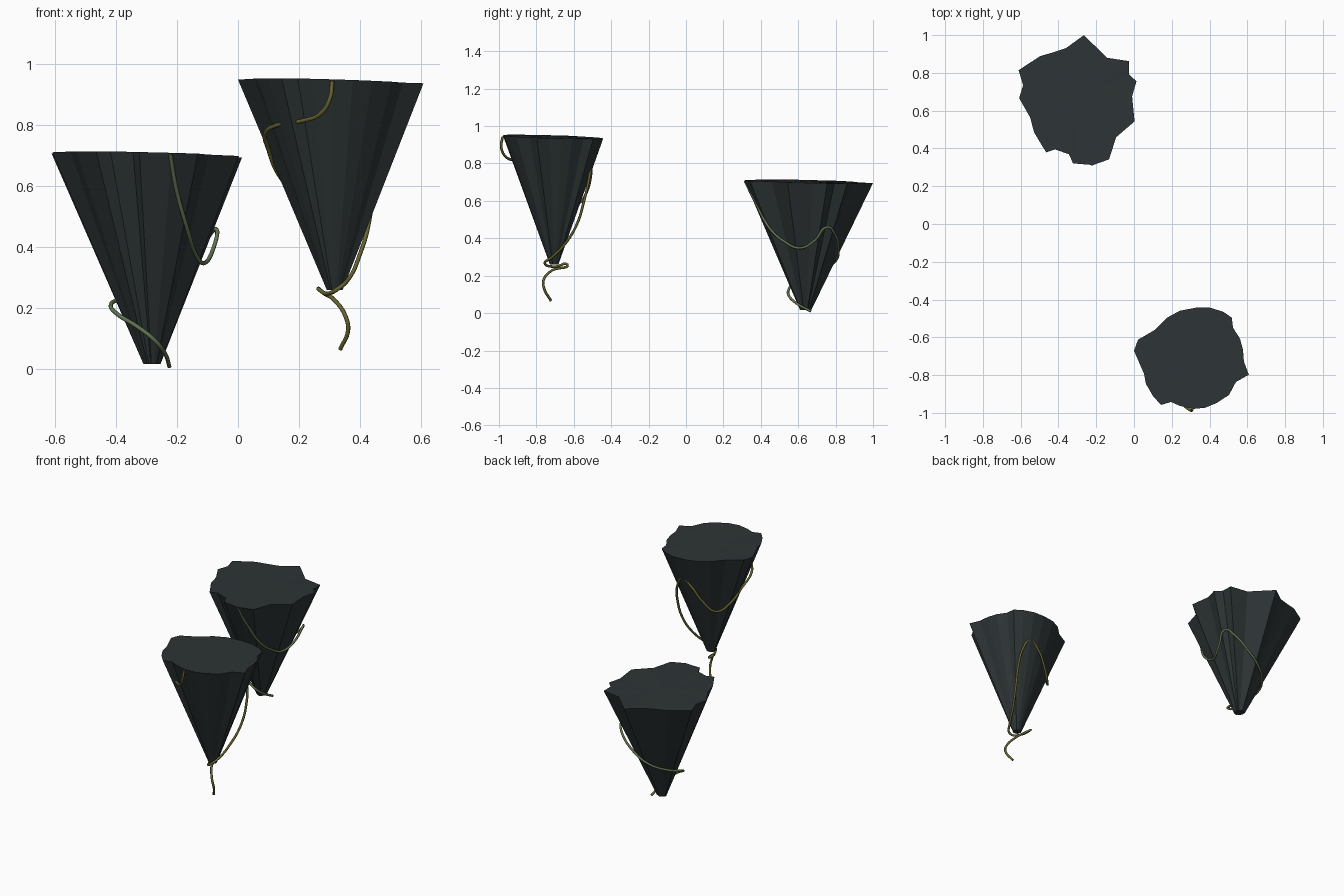
import bpy, bmesh, math


def material(name, rgb):
    m = bpy.data.materials.new(name)
    m.diffuse_color = (*rgb, 1)
    return m


stone = material("dark_stone", (0.026, 0.034, 0.036))
green = material("vine_green", (0.12, 0.17, 0.08))
olive = material("vine_olive", (0.13, 0.125, 0.03))


def rock(name, rim, top_z, tip, tip_scale):
    """Inverted jagged cone: rim outline shrunk to a small tip."""
    cx = (min(p[0] for p in rim) + max(p[0] for p in rim)) / 2
    cy = (min(p[1] for p in rim) + max(p[1] for p in rim)) / 2
    bm = bmesh.new()
    top, low = [], []
    for x, y in rim:
        a = math.atan2(y - cy, x - cx) - math.radians(225)
        top.append(bm.verts.new((x, y, top_z + 0.011 * math.cos(a))))
        low.append(bm.verts.new((tip[0] + (x - cx) * tip_scale,
                                 tip[1] + (y - cy) * tip_scale, tip[2])))
    mid_top = bm.verts.new((cx, cy, top_z))
    mid_low = bm.verts.new(tip)
    n = len(rim)
    for i in range(n):
        j = (i + 1) % n
        bm.faces.new((top[i], top[j], low[j], low[i]))
        bm.faces.new((mid_top, top[i], top[j]))
        bm.faces.new((mid_low, low[j], low[i]))
    bmesh.ops.recalc_face_normals(bm, faces=bm.faces)
    me = bpy.data.meshes.new(name)
    bm.to_mesh(me)
    bm.free()
    me.materials.append(stone)
    bpy.context.collection.objects.link(bpy.data.objects.new(name, me))


def vine(name, pts, mat):
    """Thin round tube following a smooth path."""
    cu = bpy.data.curves.new(name, 'CURVE')
    cu.dimensions = '3D'
    cu.bevel_depth = 0.007
    cu.bevel_resolution = 2
    cu.resolution_u = 6
    cu.use_fill_caps = True
    sp = cu.splines.new('BEZIER')
    sp.bezier_points.add(len(pts) - 1)
    for b, p in zip(sp.bezier_points, pts):
        b.co = p
        b.handle_left_type = b.handle_right_type = 'AUTO'
    cu.materials.append(mat)
    bpy.context.collection.objects.link(bpy.data.objects.new(name, cu))


# back rock
rock("back_rock", [
    (-.265, 1), (-.143, .88), (-.026, .862), (-.026, .793), (.013, .755),
    (-.01, .676), (.003, .543), (-.095, .459), (-.132, .342), (-.217, .312),
    (-.323, .321), (-.344, .369), (-.418, .395), (-.465, .379), (-.529, .485),
    (-.55, .565), (-.608, .666), (-.587, .735), (-.611, .814), (-.497, .889),
    (-.423, .91), (-.36, .931)], 0.704, (-.282, .64, .018), 0.09)

# front rock
rock("front_rock", [
    (0, -.671), (.021, -.613), (.111, -.56), (.175, -.496), (.243, -.459),
    (.328, -.443), (.402, -.443), (.471, -.464), (.518, -.496), (.524, -.549),
    (.561, -.607), (.577, -.666), (.582, -.729), (.608, -.798), (.54, -.836),
    (.503, -.905), (.439, -.947), (.376, -.973), (.312, -.979), (.243, -.963),
    (.196, -.942), (.143, -.958), (.1, -.91), (.063, -.846), (.053, -.793)],
    0.943, (.317, -.705, .26), 0.085)

# vines winding round each rock
vine("back_vine", [
    (-.222, .315, .706), (-.203, .37, .595), (-.163, .45, .45),
    (-.14, .53, .38), (-.112, .61, .348), (-.083, .69, .39),
    (-.072, .754, .46), (-.11, .797, .42), (-.2, .815, .34),
    (-.29, .8, .28), (-.38, .73, .235), (-.417, .65, .21),
    (-.394, .59, .18), (-.33, .556, .14), (-.275, .548, .097),
    (-.24, .59, .053), (-.225, .668, .01)], green)

vine("front_vine", [
    (.309, -.98, .944), (.302, -.988, .89), (.273, -.968, .84),
    (.217, -.92, .816), (.136, -.85, .803), (.09, -.78, .775),
    (.1, -.71, .72), (.136, -.645, .635), (.19, -.575, .59),
    (.25, -.53, .65), (.32, -.508, .74), (.38, -.508, .775),
    (.425, -.52, .71), (.44, -.545, .6), (.428, -.583, .476),
    (.397, -.647, .37), (.365, -.715, .3), (.33, -.755, .266),
    (.29, -.70, .248), (.269, -.635, .26), (.315, -.717, .228),
    (.352, -.762, .175), (.361, -.758, .13), (.335, -.722, .066)], olive)
